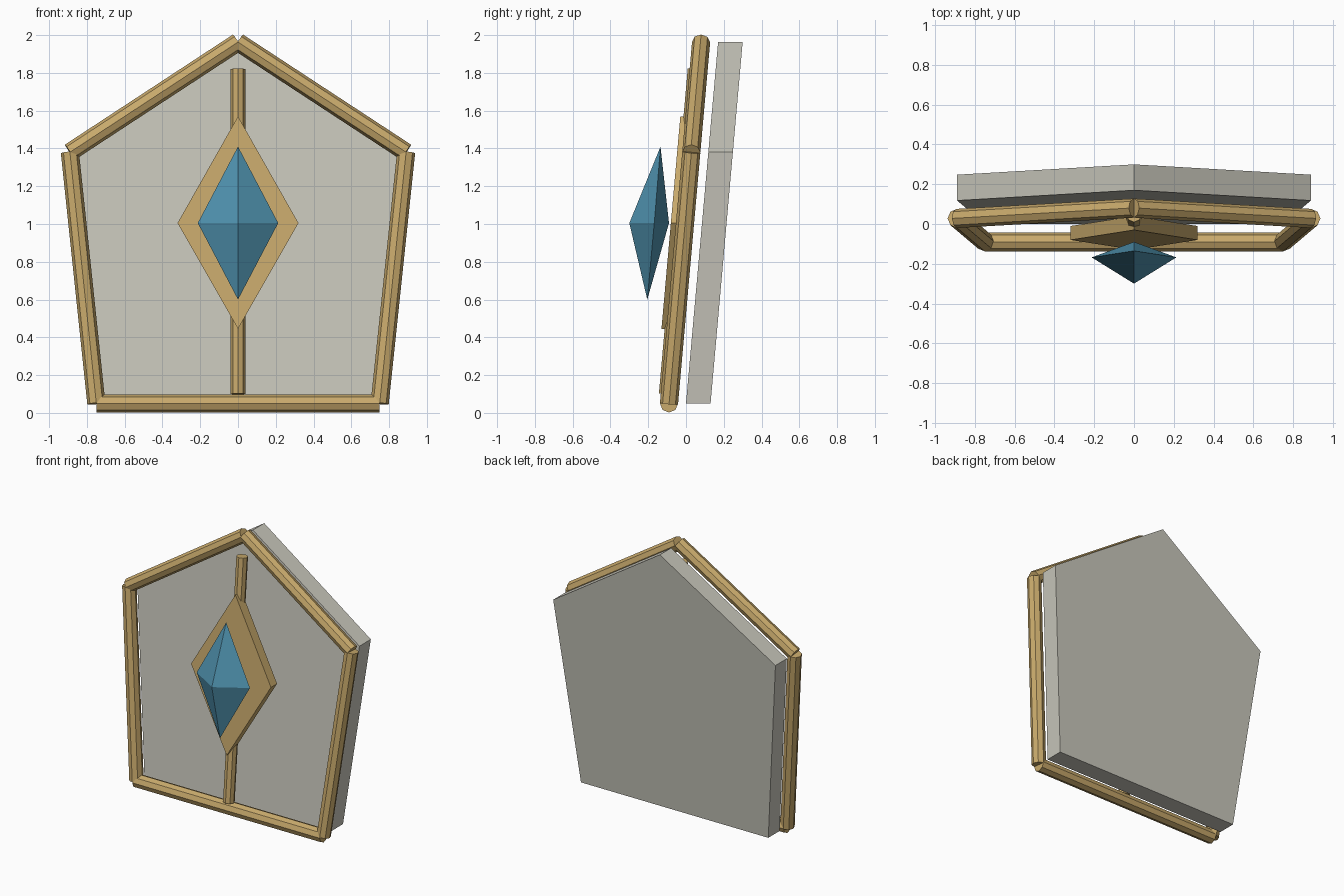
import bpy, bmesh
from mathutils import Vector, Matrix

if "Cube" in bpy.data.objects:
    bpy.data.objects.remove(bpy.data.objects["Cube"])


def lean(z):
    # Depth of the tilted frame plane at height z
    return -0.09 + 0.0888 * (z - 0.05)


def material(name, rgb):
    m = bpy.data.materials.new(name)
    m.diffuse_color = (*rgb, 1)
    m.use_nodes = True
    m.node_tree.nodes["Principled BSDF"].inputs["Base Color"].default_value = m.diffuse_color
    return m


wood = material("wood", (0.58, 0.40, 0.15))
blue = material("blue_crystal", (0.08, 0.29, 0.43))
stone = material("pale_stone", (0.58, 0.57, 0.50))


def finish(name, bm, mat):
    bmesh.ops.recalc_face_normals(bm, faces=bm.faces)
    me = bpy.data.meshes.new(name)
    bm.to_mesh(me)
    bm.free()
    me.materials.append(mat)
    ob = bpy.data.objects.new(name, me)
    bpy.context.collection.objects.link(ob)
    return ob


def rod(name, a, b, radius, offset=0.0):
    # Eight-sided rod between two (x, z) points on the tilted plane
    p, q = (Vector((x, lean(z) + offset, z)) for x, z in (a, b))
    axis = (q - p).normalized()
    front = Vector((0, -1, 0))
    front = (front - axis * front.dot(axis)).normalized()
    rot = Matrix((front, axis.cross(front), axis)).transposed().to_4x4()
    bm = bmesh.new()
    bmesh.ops.create_cone(bm, cap_ends=True, segments=8, radius1=radius,
                          radius2=radius, depth=(q - p).length,
                          matrix=Matrix.Translation((p + q) / 2) @ rot)
    return finish(name, bm, wood)


def plate(name, outline, front, back, mat):
    # Flat panel following the tilt, extruded straight back
    bm = bmesh.new()
    face = bm.faces.new([bm.verts.new((x, lean(z) + front, z)) for x, z in outline])
    ext = bmesh.ops.extrude_face_region(bm, geom=[face], use_keep_orig=True)
    moved = [v for v in ext["geom"] if isinstance(v, bmesh.types.BMVert)]
    bmesh.ops.translate(bm, verts=moved, vec=(0, back - front, 0))
    return finish(name, bm, mat)


# Five-sided backing panel
pentagon = [(-0.75, 0.05), (0.75, 0.05), (0.89, 1.38), (0, 1.963), (-0.89, 1.38)]
plate("back_panel", pentagon, 0.09, 0.22, stone)

# Border rods along each panel edge
names = ["bottom_rail", "right_rail", "upper_right_rail", "upper_left_rail", "left_rail"]
for i, n in enumerate(names):
    rod(n, pentagon[i], pentagon[(i + 1) % 5], 0.048)

# Central upright and diamond mount
rod("centre_upright", (0, 0.1), (0, 1.82), 0.039, -0.019)
plate("diamond_mount", [(0, 0.445), (0.32, 1.005), (0, 1.57), (-0.32, 1.005)],
      -0.075, -0.005, wood)

# Faceted gem: a ring of four points joined to top and bottom tips
bm = bmesh.new()
ring = [bm.verts.new((x, y, 1.005)) for x, y in
        ((0, -0.30), (0.213, -0.168), (0, -0.09), (-0.213, -0.168))]
for tip in ((0, -0.135, 1.41), (0, -0.205, 0.6)):
    t = bm.verts.new(tip)
    for i in range(4):
        bm.faces.new((ring[i], ring[(i + 1) % 4], t))
finish("gem", bm, blue)
